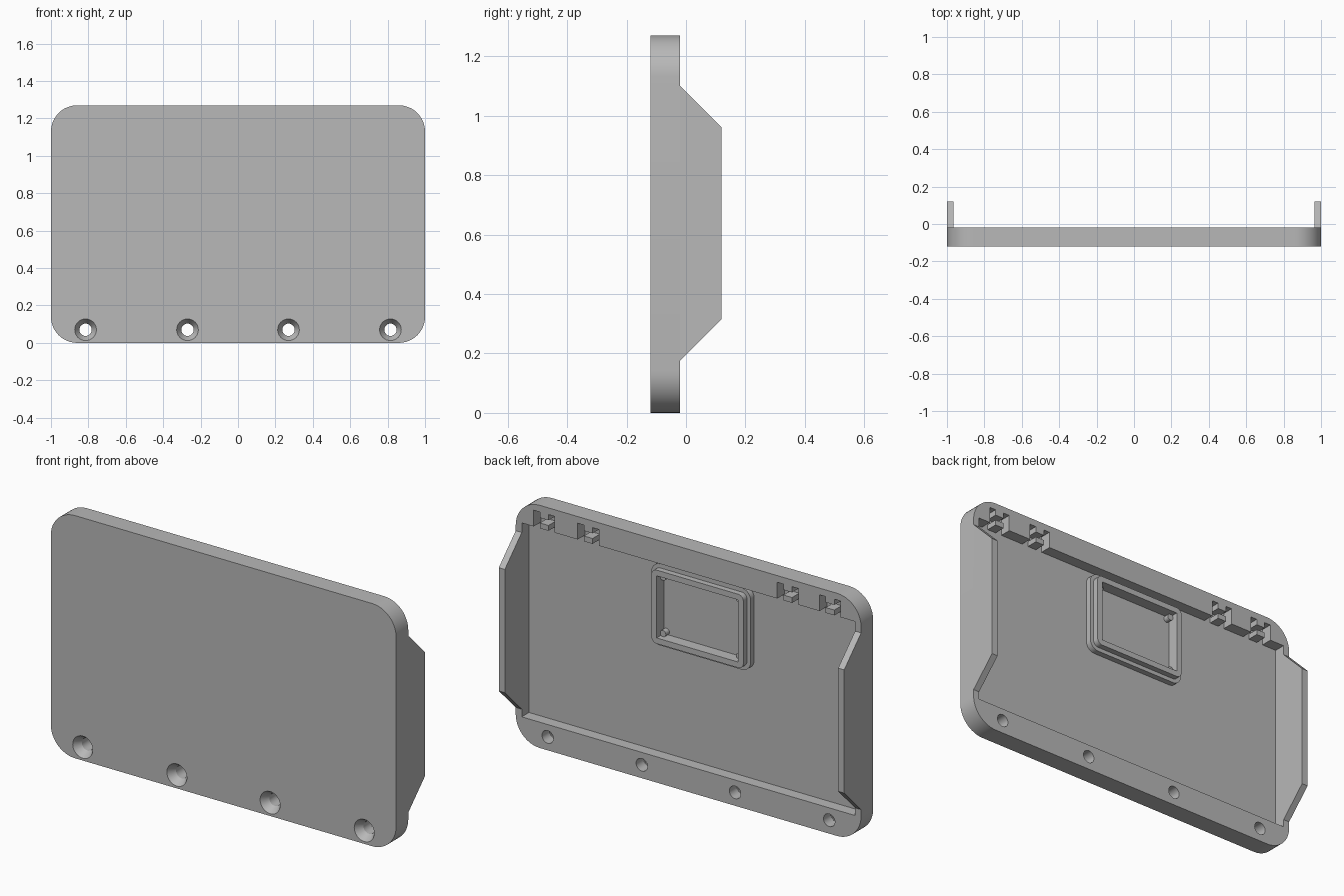
import bpy
import bmesh
from math import sin, cos, pi, radians

if "Cube" in bpy.data.objects:
    bpy.data.objects.remove(bpy.data.objects["Cube"], do_unlink=True)

grey = bpy.data.materials.new("plain grey")
grey.use_nodes = True
colour = (0.48, 0.48, 0.48, 1)
grey.diffuse_color = colour
grey.node_tree.nodes["Principled BSDF"].inputs["Base Color"].default_value = colour

BACK, FLOOR, FRONT = -0.02, -0.08, -0.12   # y levels of the plate


def finish(name, bm):
    bmesh.ops.recalc_face_normals(bm, faces=bm.faces)
    mesh = bpy.data.meshes.new(name)
    bm.to_mesh(mesh)
    bm.free()
    mesh.materials.append(grey)
    ob = bpy.data.objects.new(name, mesh)
    bpy.context.collection.objects.link(ob)
    return ob


def loft(name, rings):
    """Solid through matching rings of points."""
    bm = bmesh.new()
    loops = [[bm.verts.new(p) for p in ring] for ring in rings]
    n = len(loops[0])
    for a, b in zip(loops, loops[1:]):
        for i in range(n):
            j = (i + 1) % n
            bm.faces.new((a[i], a[j], b[j], b[i]))
    bm.faces.new(loops[0])
    bm.faces.new(loops[-1])
    return finish(name, bm)


def slab(name, x0, x1, z0, z1, y0, y1, r=0):
    """Rectangular slab across y, with optional rounded corners."""
    if r:
        corners = [(x1 - r, z1 - r), (x0 + r, z1 - r), (x0 + r, z0 + r), (x1 - r, z0 + r)]
        outline = [(cx + r * cos(pi / 2 * (k + i / 12)), cz + r * sin(pi / 2 * (k + i / 12)))
                   for k, (cx, cz) in enumerate(corners) for i in range(13)]
    else:
        outline = [(x0, z0), (x1, z0), (x1, z1), (x0, z1)]
    return loft(name, [[(x, y, z) for x, z in outline] for y in (y0, y1)])


def turned(name, x, z, profile, sides=32):
    """Round solid along y from (radius, y) pairs."""
    angles = [2 * pi * i / sides for i in range(sides)]
    return loft(name, [[(x + r * cos(a), y, z + r * sin(a)) for a in angles] for r, y in profile])


def cut(target, cutter):
    mod = target.modifiers.new("cut", "BOOLEAN")
    mod.operation = "DIFFERENCE"
    mod.solver = "EXACT"
    mod.object = cutter
    bpy.context.view_layer.objects.active = target
    bpy.ops.object.modifier_apply(modifier=mod.name)
    bpy.data.objects.remove(cutter, do_unlink=True)


def smooth(ob):
    bpy.ops.object.select_all(action="DESELECT")
    ob.select_set(True)
    bpy.context.view_layer.objects.active = ob
    bpy.ops.object.shade_smooth_by_angle(angle=radians(30))


# Cover plate with the shallow rear pocket
plate = slab("cover_plate", -1, 1, 0, 1.27, FRONT, BACK, r=0.14)
cut(plate, slab("pocket", -0.965, 0.965, 0.135, 1.15, FLOOR, 0.1))

# Countersunk screw holes along the bottom
for x in (-0.815, -0.27, 0.27, 0.815):
    cut(plate, turned("screw_hole", x, 0.07,
                      [(0.064, -0.13), (0.058, FRONT), (0.033, -0.08), (0.033, 0.05)]))

# H-shaped latch slots in the top rim
for x in (-0.82, -0.575, 0.58, 0.835):
    for side in (-1, 1):
        mid = x + side * 0.043
        cut(plate, slab("slot", mid - 0.018, mid + 0.018, 1.13, 1.235, FLOOR, 0.05))
    cut(plate, slab("slot_bridge", x - 0.03, x + 0.03, 1.178, 1.205, FLOOR, 0.05))
smooth(plate)

# Side flanges with sloping ends
flange_profile = [(BACK, 0.175), (0.12, 0.315), (0.12, 0.96), (BACK, 1.10)]
for name, x0, x1 in (("left_flange", 0.965, 1), ("right_flange", -1, -0.965)):
    loft(name, [[(x, y, z) for y, z in flange_profile] for x in (x0, x1)])

# Stepped rectangular frame on the pocket floor
FX0, FX1, FZ0, FZ1 = -0.318, 0.214, 0.727, 1.112
WALL, LIP = 0.03, 0.021
for name, grow, y0, y1 in (("frame_base", LIP, FLOOR, -0.05), ("frame_rim", 0, -0.05, BACK)):
    part = slab(name, FX0 - grow, FX1 + grow, FZ0 - grow, FZ1 + grow, y0, y1, r=0.03 + grow)
    cut(part, slab("opening", FX0 + WALL, FX1 - WALL, FZ0 + WALL, FZ1 - WALL, -0.1, 0.1))
    smooth(part)

# Small posts in the frame corners
for x in (FX0 + 0.045, FX1 - 0.045):
    for z in (FZ0 + 0.045, FZ1 - 0.045):
        smooth(turned("corner_post", x, z, [(0.017, FLOOR), (0.017, -0.05)], 20))
